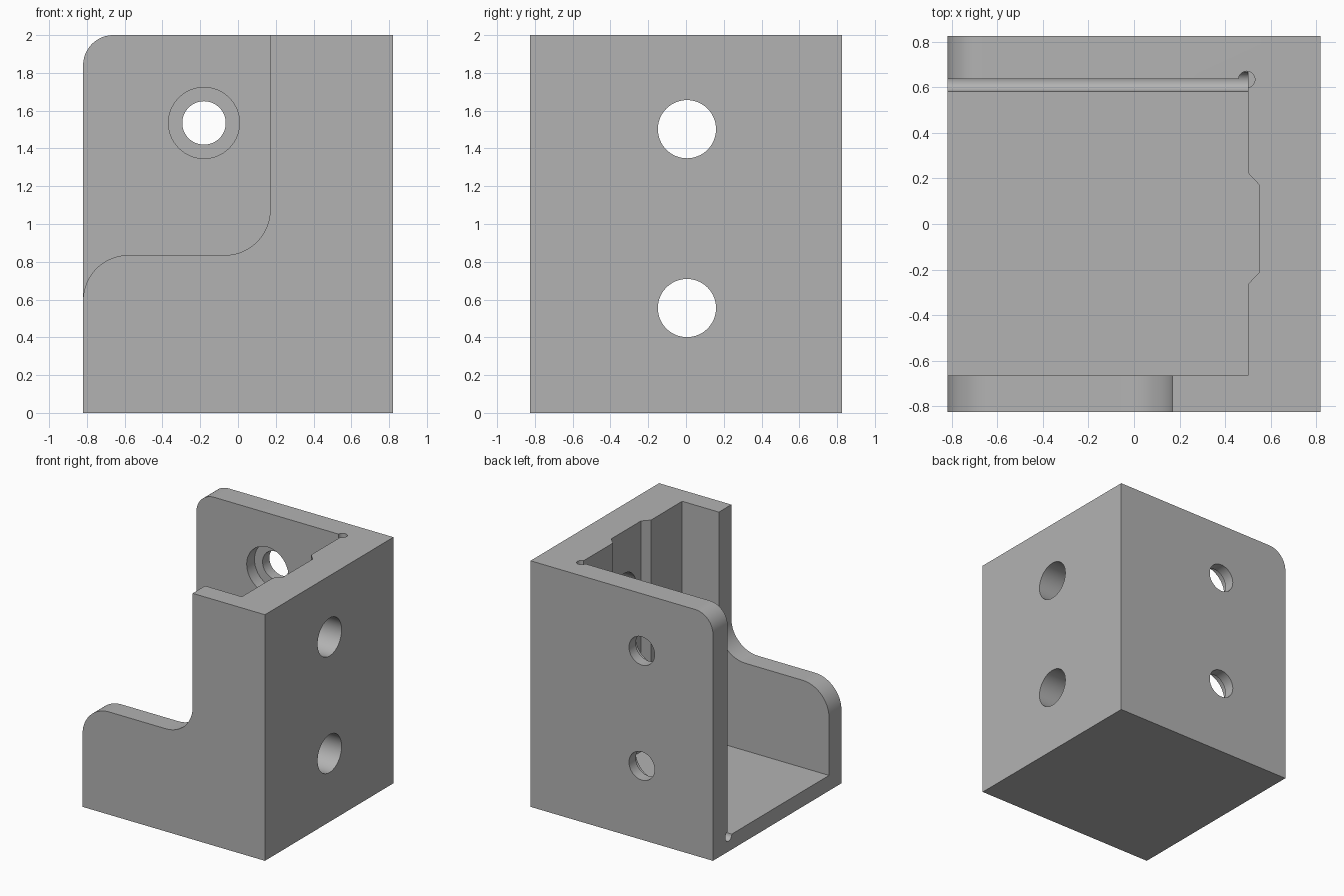
import bpy, bmesh
from math import cos, sin, radians, pi

# Remove the default cube
if "Cube" in bpy.data.objects:
    bpy.data.objects.remove(bpy.data.objects["Cube"], do_unlink=True)

GREY = (0.45, 0.45, 0.45, 1)
mat = bpy.data.materials.new("grey metal")
mat.use_nodes = True
mat.diffuse_color = GREY
for node in mat.node_tree.nodes:
    if node.type == 'BSDF_PRINCIPLED':
        node.inputs["Base Color"].default_value = GREY


def arc(cx, cy, r, start, end, steps=20):
    """Points along an arc, angles in degrees."""
    angles = [radians(start + (end - start) * i / steps) for i in range(steps + 1)]
    return [(cx + r * cos(a), cy + r * sin(a)) for a in angles]


def circle(cx, cy, r, n=64):
    return [(cx + r * cos(2 * pi * i / n), cy + r * sin(2 * pi * i / n)) for i in range(n)]


def prism(name, points, axis, lo, hi):
    """Extrude a 2D profile along an axis."""
    place = {'x': lambda a, b, t: (t, a, b),
             'y': lambda a, b, t: (a, t, b),
             'z': lambda a, b, t: (a, b, t)}[axis]
    bm = bmesh.new()
    ends = [[bm.verts.new(place(a, b, t)) for a, b in points] for t in (lo, hi)]
    n = len(points)
    for ring in ends:
        bm.faces.new(ring)
    for i in range(n):
        j = (i + 1) % n
        bm.faces.new((ends[0][i], ends[0][j], ends[1][j], ends[1][i]))
    bmesh.ops.recalc_face_normals(bm, faces=bm.faces)
    mesh = bpy.data.meshes.new(name)
    bm.to_mesh(mesh)
    bm.free()
    mesh.materials.append(mat)
    obj = bpy.data.objects.new(name, mesh)
    bpy.context.collection.objects.link(obj)
    return obj


HX, HY, TOP, OUT = 0.82, 0.825, 2.0, 2.1
FLOOR, WALL_X, BACK_Y, FRONT_Y = 0.125, 0.5, 0.637, -0.665

# Solid block
bracket = prism("corner_bracket", [(-HX, -HY), (HX, -HY), (HX, HY), (-HX, HY)], 'z', 0, TOP)

# Inner cavity with the shallow chamfered recess in the side wall
cavity = [(-1, FRONT_Y), (WALL_X, FRONT_Y), (WALL_X, -0.265), (0.552, -0.21),
          (0.552, 0.17), (WALL_X, 0.225), (WALL_X, BACK_Y), (-1, BACK_Y)]
cutters = [prism("cavity_cutter", cavity, 'z', FLOOR, OUT)]

# Stepped front wall with rounded corners
step = ([(0.17, OUT)] + arc(-0.07, 1.075, 0.24, 0, -90)
        + arc(-0.58, 0.595, 0.24, 90, 180) + [(-1, 0.595), (-1, OUT)])
cutters.append(prism("front_step_cutter", step, 'y', -1, -0.6))

# Rounded top corner of the back wall
corner = arc(-0.66, 1.84, 0.16, 90, 180) + [(-1, 1.84), (-1, OUT), (-0.66, OUT)]
cutters.append(prism("back_corner_cutter", corner, 'y', 0.6, 1))

# Relief grooves in the inside corners
cutters.append(prism("upright_groove_cutter", circle(0.495, 0.635, 0.036, 32), 'z', FLOOR, OUT))
cutters.append(prism("floor_groove_cutter", circle(0.625, FLOOR, 0.042, 32), 'x', -1, WALL_X))

# Side wall holes, and counterbored back wall holes
for z in (0.555, 1.502):
    cutters.append(prism("side_hole_cutter", circle(0.005, z, 0.154), 'x', 0.4, 1))
for z in (0.6, 1.535):
    cutters.append(prism("back_hole_cutter", circle(-0.18, z, 0.115), 'y', 0.5, 1))
    cutters.append(prism("counterbore_cutter", circle(-0.18, z, 0.188), 'y', 0.5, BACK_Y + 0.1))

# Cut everything out of the block
bpy.ops.object.select_all(action='DESELECT')
bracket.select_set(True)
bpy.context.view_layer.objects.active = bracket
for cutter in cutters:
    cutter.hide_render = True
    mod = bracket.modifiers.new(cutter.name, 'BOOLEAN')
    mod.operation = 'DIFFERENCE'
    mod.solver = 'EXACT'
    mod.object = cutter
    bpy.ops.object.modifier_apply(modifier=mod.name)
    bpy.data.objects.remove(cutter, do_unlink=True)

bpy.ops.object.shade_smooth_by_angle(angle=radians(30))
